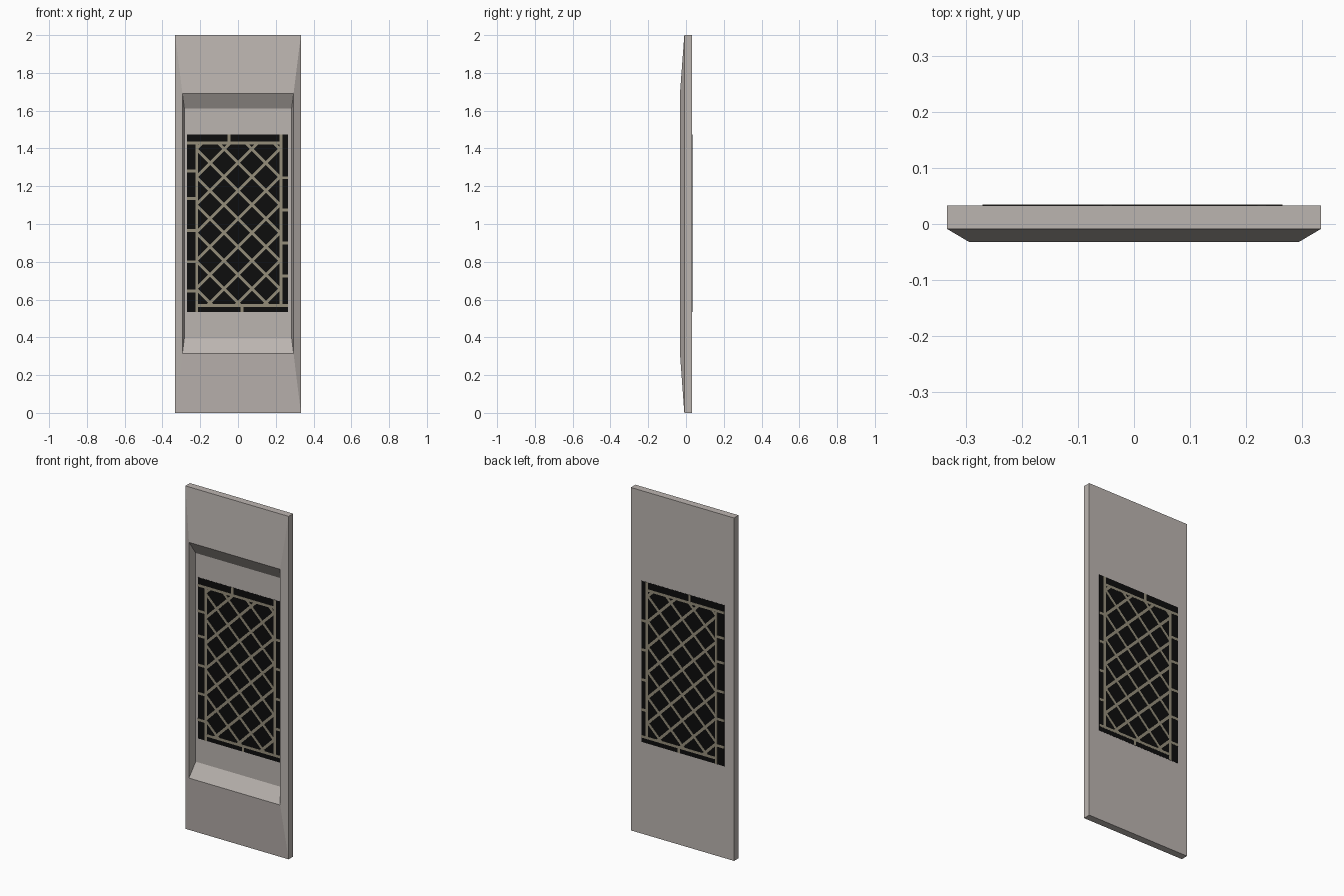
import bpy, bmesh
from mathutils import Vector

if "Cube" in bpy.data.objects:
    bpy.data.objects.remove(bpy.data.objects["Cube"])


def material(name, rgb):
    m = bpy.data.materials.new(name)
    m.diffuse_color = (*rgb, 1)
    m.use_nodes = True
    m.node_tree.nodes["Principled BSDF"].inputs["Base Color"].default_value = m.diffuse_color
    return m


STONE = material("warm grey stone", (0.50, 0.46, 0.435))
BLACK = material("black opening", (0.004, 0.004, 0.004))
BAR = material("beige lattice", (0.30, 0.27, 0.195))


def finish(name, bm, mat):
    bmesh.ops.recalc_face_normals(bm, faces=bm.faces)
    me = bpy.data.meshes.new(name)
    bm.to_mesh(me)
    bm.free()
    me.materials.append(mat)
    ob = bpy.data.objects.new(name, me)
    bpy.context.collection.objects.link(ob)
    return ob


# Panel: rectangular loops from the back, over the raised rim, into the recess
BACK, RECESS = 0.033, 0.016
loops = [  # half width, bottom, top, y
    (0.333, 0.0, 2.0, BACK),
    (0.333, 0.0, 2.0, -0.009),
    (0.294, 0.315, 1.69, -0.032),
    (0.284, 0.395, 1.612, RECESS),
]
bm = bmesh.new()
rings = [[bm.verts.new(p) for p in ((-w, y, a), (w, y, a), (w, y, b), (-w, y, b))]
         for w, a, b, y in loops]
for r, s in zip(rings, rings[1:]):
    for i in range(4):
        j = (i + 1) % 4
        bm.faces.new((r[i], r[j], s[j], s[i]))
bm.faces.new(rings[0])
bm.faces.new(rings[-1])
finish("wall_panel", bm, STONE)

# Window limits and the inner lattice field (bar centre lines)
X0, X1, Z0, Z1 = -0.27, 0.265, 0.535, 1.475
L, R, B, T = -0.218, 0.228, 0.568, 1.429
W = 0.015


def bar(bm, a, b, w, y0, y1):
    """Flat bar between two (x, z) points."""
    a, b = Vector(a), Vector(b)
    d = (b - a).normalized()
    n = Vector((-d.y, d.x)) * w / 2
    pts = (a - n, b - n, b + n, a + n)
    lo = [bm.verts.new((p.x, y0, p.y)) for p in pts]
    hi = [bm.verts.new((p.x, y1, p.y)) for p in pts]
    bm.faces.new(lo)
    bm.faces.new(hi)
    for i in range(4):
        j = (i + 1) % 4
        bm.faces.new((lo[i], lo[j], hi[j], hi[i]))


# Pinwheel frame and short ticks in the border
segments = [((X0, T), (R, T)), ((R, B), (R, Z1)), ((L, B), (X1, B)), ((L, Z0), (L, T)),
            ((-0.047, T), (-0.047, Z1)), ((0.022, Z0), (0.022, B))]
segments += [((X0, z), (L, z)) for z in (0.645, 0.80, 0.965, 1.135, 1.28)]
segments += [((R, z), (X1, z)) for z in (0.725, 0.90, 1.075, 1.245)]

# Diagonals in both directions, clipped to the field
PITCH, ZC = 0.148, 1.175
for s in (1, -1):
    for k in range(-8, 8):
        c = ZC + k * PITCH          # line z = c + s * x
        xs = sorted(((B - c) / s, (T - c) / s))
        a, b = max(L, xs[0]), min(R, xs[1])
        if b - a > 0.01:
            segments.append(((a, c + s * a), (b, c + s * b)))

# Same window on the recess face and on the back face
for side, y, out in (("front", RECESS, -1), ("back", BACK, 1)):
    bm = bmesh.new()
    zm = (Z0 + Z1) / 2
    bar(bm, (X0, zm), (X1, zm), Z1 - Z0, y - out * 0.001, y + out * 0.0008)
    finish(side + "_window_opening", bm, BLACK)
    bm = bmesh.new()
    for a, b in segments:
        bar(bm, a, b, W, y, y + out * 0.0016)
    finish(side + "_window_lattice", bm, BAR)
